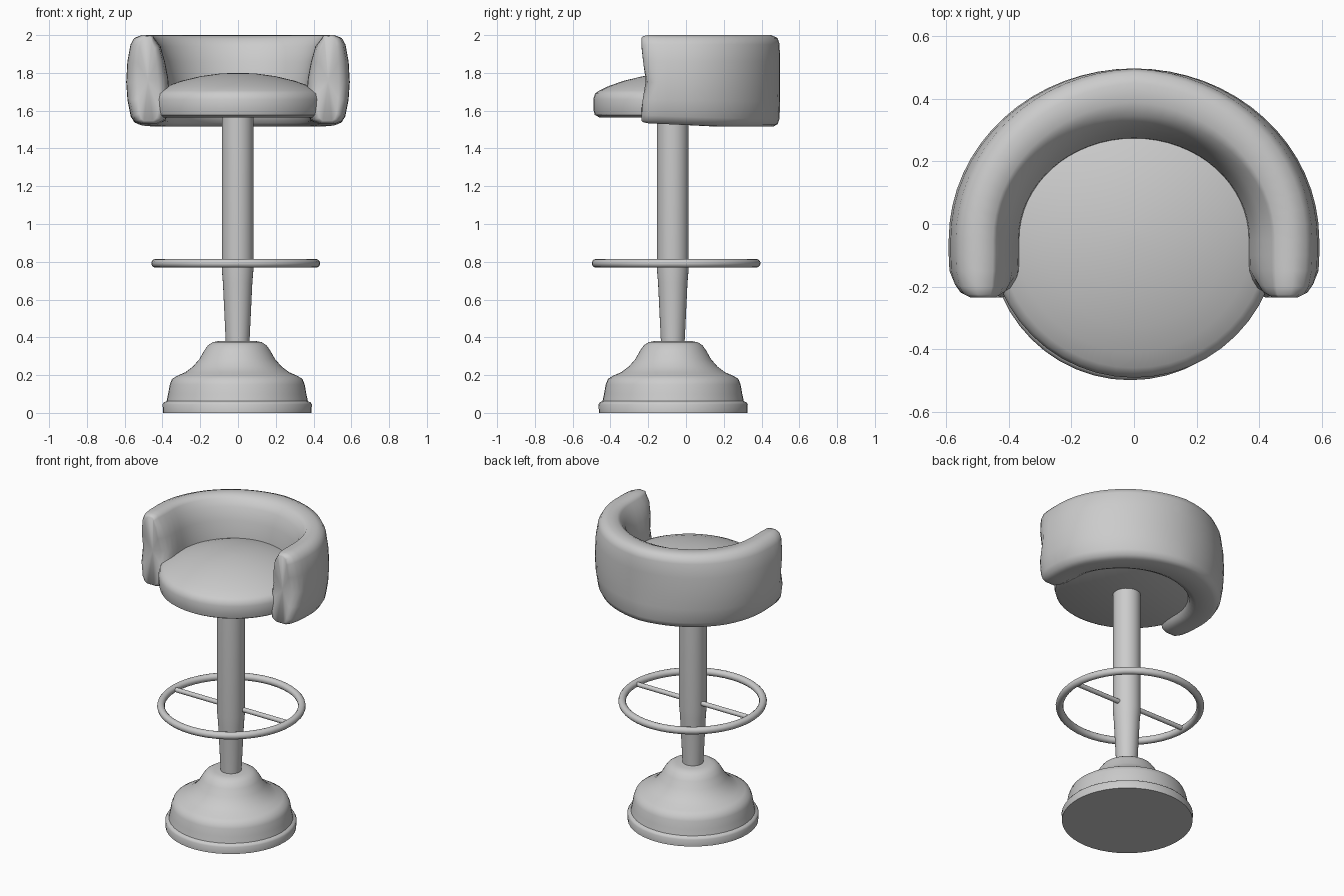
import bpy, bmesh, math

if "Cube" in bpy.data.objects:
    bpy.data.objects.remove(bpy.data.objects["Cube"])

grey = bpy.data.materials.new("light grey")
grey.diffuse_color = (0.6, 0.6, 0.6, 1)
grey.use_nodes = True
grey.node_tree.nodes["Principled BSDF"].inputs["Base Color"].default_value = grey.diffuse_color


def finish(name, bm, angle=40):
    bmesh.ops.remove_doubles(bm, verts=bm.verts, dist=1e-5)
    bmesh.ops.recalc_face_normals(bm, faces=bm.faces)
    me = bpy.data.meshes.new(name)
    bm.to_mesh(me)
    bm.free()
    me.materials.append(grey)
    ob = bpy.data.objects.new(name, me)
    bpy.context.collection.objects.link(ob)
    bpy.ops.object.select_all(action='DESELECT')
    ob.select_set(True)
    bpy.context.view_layer.objects.active = ob
    bpy.ops.object.shade_smooth_by_angle(angle=math.radians(angle))
    return ob


def skin(bm, rings, closed_rings=False):
    n = len(rings[0])
    for i in range(len(rings) - (0 if closed_rings else 1)):
        a, b = rings[i], rings[(i + 1) % len(rings)]
        for j in range(n):
            k = (j + 1) % n
            bm.faces.new((a[j], a[k], b[k], b[j]))


def lathe(name, profile, cx, cy, sides=32):
    bm = bmesh.new()
    rings = []
    for r, z in profile:
        rings.append([bm.verts.new((cx + r * math.cos(2 * math.pi * i / sides),
                                    cy + r * math.sin(2 * math.pi * i / sides), z))
                      for i in range(sides)])
    skin(bm, rings)
    bm.faces.new(rings[0])
    bm.faces.new(rings[-1])
    return finish(name, bm)


# Bell-shaped foot
lathe("base", [(.393, 0), (.395, .045), (.388, .056), (.374, .062), (.366, .10),
               (.357, .15), (.345, .18), (.315, .198), (.275, .215), (.235, .245),
               (.20, .285), (.175, .33), (.155, .358), (.13, .374), (.10, .38)],
      -.004, -.068, 48)

# Tapered column
lathe("column", [(.062, .36), (.064, .40), (.078, .69), (.084, .76), (.084, 1.6)],
      -.002, -.07)

# Domed seat cushion
lathe("seat", [(.43, 1.565), (.453, 1.578), (.461, 1.61), (.461, 1.66), (.452, 1.69),
               (.43, 1.706), (.38, 1.73), (.30, 1.758), (.20, 1.782), (.10, 1.796),
               (.02, 1.80)], 0, -.03, 48)

# Foot ring
bm = bmesh.new()
rings = []
for i in range(48):
    a = 2 * math.pi * i / 48
    rings.append([])
    for j in range(12):
        b = 2 * math.pi * j / 12
        r = .424 + .023 * math.cos(b)
        rings[-1].append(bm.verts.new((-.012 + r * math.cos(a), -.052 + r * math.sin(a),
                                       .792 + .023 * math.sin(b))))
skin(bm, rings, True)
finish("foot_ring", bm, 60)

# Crossbar through the column
bm = bmesh.new()
rings = [[bm.verts.new((x, -.055 + .015 * math.cos(2 * math.pi * j / 12),
                        .792 + .015 * math.sin(2 * math.pi * j / 12))) for j in range(12)]
         for x in (-.42, .396)]
skin(bm, rings)
for r in rings:
    bm.faces.new(r)
finish("foot_ring_crossbar", bm)

# Wrap-around padded back: cross-section (outward offset, z) swept along a U path
section = [(.08, 1.515), (.105, 1.528), (.116, 1.56), (.117, 1.65), (.117, 1.75),
           (.117, 1.86), (.116, 1.95), (.105, 1.985), (.07, 2.0), (.01, 1.998),
           (-.035, 1.98), (-.065, 1.94), (-.088, 1.86), (-.105, 1.77), (-.112, 1.68),
           (-.108, 1.59), (-.09, 1.535), (-.05, 1.515)]
# stations: x, y, outward normal, width scale, height scale
right = [(.475, -.235, .50, .95), (.475, -.225, .72, .98), (.475, -.20, .88, 1),
         (.475, -.15, .98, 1), (.475, -.10, 1, 1)]
stations = [(x, y, (1, 0), w, h) for x, y, w, h in right]
for i in range(33):
    t = math.pi * i / 32
    nx, ny = math.cos(t) / .475, math.sin(t) / .45
    d = math.hypot(nx, ny)
    y = -.05 + .43 * math.sin(t)
    stations.append((.475 * math.cos(t), y, (nx / d, ny / d), 1, 1))
stations += [(-x, y, (-1, 0), w, h) for x, y, w, h in reversed(right)]

bm = bmesh.new()
rings = []
for x, y, n, w, h in stations:
    side = abs(n[0])
    ring = []
    for u, z in section:
        zz = (z - 1.7575) / .2425
        if u > 0:                     # the arms bulge outward at mid height
            u -= .035 * side * zz * zz
        dent = .03 * max(0, 1 - 4 * zz * zz) if y < -.19 else 0
        lift = .018 * max(0, -zz) * max(0, min(1, (.2 - y) / .4))
        ring.append(bm.verts.new((x + n[0] * u * w, y + n[1] * u * w + dent,
                                  1.7575 + .2425 * zz * h + lift)))
    rings.append(ring)
skin(bm, rings)
for r in (rings[0], rings[-1]):
    c = bm.verts.new((sum(v.co.x for v in r) / len(r), min(v.co.y for v in r) + .022, 1.7575))
    for j in range(len(r)):
        bm.faces.new((r[j], r[(j + 1) % len(r)], c))
finish("backrest", bm, 60)
